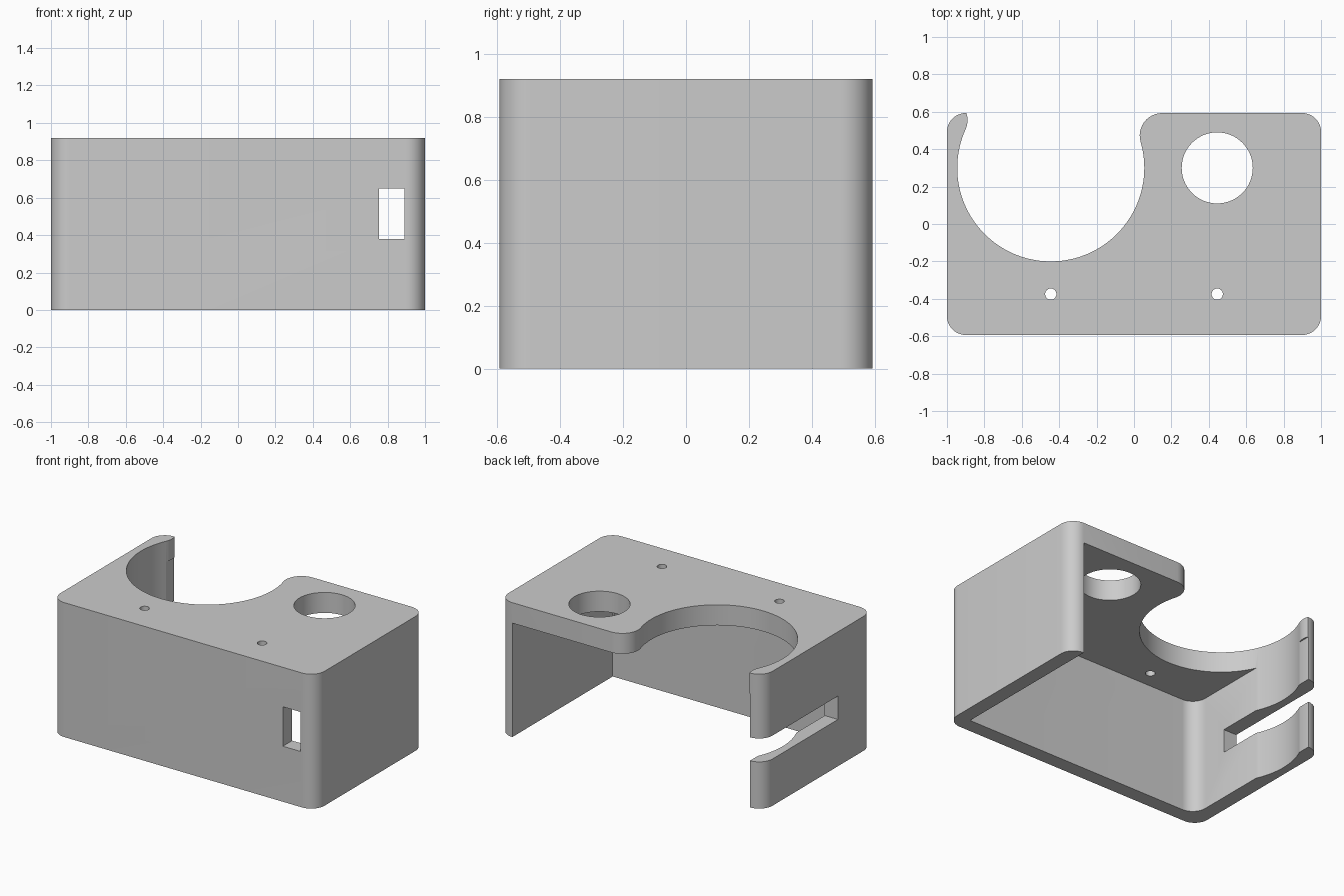
import bpy, bmesh
from math import radians, degrees, atan2, sin, cos, hypot, sqrt

cube = bpy.data.objects.get("Cube")
if cube:
    bpy.data.objects.remove(cube, do_unlink=True)

HX, HY, HEIGHT = 1.0, 0.593, 0.92     # half width, half depth, height
WALL, PLATE, CORNER = 0.1, 0.14, 0.1  # wall, top plate, corner radius
OUT = 0.8                             # how far open cutters reach past the back

grey = bpy.data.materials.new("light_grey")
grey.use_nodes = True
grey.diffuse_color = (0.6, 0.6, 0.6, 1)
grey.node_tree.nodes["Principled BSDF"].inputs["Base Color"].default_value = (0.6, 0.6, 0.6, 1)


def arc(cx, cy, r, start, end, steps=12):
    """Points along an arc, angles in degrees."""
    angles = [radians(start + (end - start) * i / steps) for i in range(steps + 1)]
    return [(cx + r * cos(a), cy + r * sin(a)) for a in angles]


def circle(cx, cy, r, steps=64):
    return arc(cx, cy, r, 0, 360, steps)[:-1]


def rect(x0, x1, y0, y1):
    return [(x0, y0), (x1, y0), (x1, y1), (x0, y1)]


def prism(name, outline, z0, z1):
    """Upright prism over an outline."""
    bm = bmesh.new()
    face = bm.faces.new([bm.verts.new((x, y, z0)) for x, y in outline])
    new = bmesh.ops.extrude_face_region(bm, geom=[face])["geom"]
    top = [v for v in new if isinstance(v, bmesh.types.BMVert)]
    bmesh.ops.translate(bm, verts=top, vec=(0, 0, z1 - z0))
    bmesh.ops.recalc_face_normals(bm, faces=bm.faces)
    mesh = bpy.data.meshes.new(name)
    bm.to_mesh(mesh)
    bm.free()
    mesh.materials.append(grey)
    obj = bpy.data.objects.new(name, mesh)
    bpy.context.collection.objects.link(obj)
    return obj


def cut(target, name, outline, z0, z1):
    """Subtract a prism from the target."""
    cutter = prism(name, outline, z0, z1)
    cutter.hide_render = True
    mod = target.modifiers.new(name, "BOOLEAN")
    mod.operation, mod.solver, mod.object = "DIFFERENCE", "EXACT", cutter
    bpy.context.view_layer.objects.active = target
    bpy.ops.object.modifier_apply(modifier=mod.name)
    bpy.data.objects.remove(cutter, do_unlink=True)


# Rounded outer block
ix, iy = HX - CORNER, HY - CORNER
outline = []
for k, (sx, sy) in enumerate([(1, 1), (-1, 1), (-1, -1), (1, -1)]):
    outline += arc(sx * ix, sy * iy, CORNER, 90 * k, 90 * k + 90)
housing = prism("housing", outline, 0, HEIGHT)

# Hollow inside, open at the back and bottom, one rounded inner corner
wx, wy = HX - WALL, HY - WALL
pocket = arc(-wx + CORNER, -wy + CORNER, CORNER, 180, 270)
pocket += [(wx, -wy), (wx, OUT), (-wx, OUT)]
cut(housing, "pocket_cutter", pocket, -0.2, HEIGHT - PLATE)

# Large round notch, blended into the back edge with fillets
cx, cy, R, r = -0.445, 0.30, 0.5, 0.12
ry = HY - r
rx = cx + sqrt((R + r) ** 2 - (ry - cy) ** 2)
lx = -0.89 - r
ly = cy + sqrt((R + r) ** 2 - (lx - cx) ** 2)
ra = degrees(atan2(ry - cy, rx - cx))
la = degrees(atan2(ly - cy, lx - cx))
tip = degrees(atan2(HY - ly, sqrt(r * r - (HY - ly) ** 2)))
notch = arc(rx, ry, r, 90, 180 + ra)
notch += arc(cx, cy, R, ra, la - 360, 80)[1:]
notch += arc(lx, ly, r, la - 180, tip)[1:]
notch += [(notch[-1][0], OUT), (rx, OUT)]
cut(housing, "notch_cutter", notch, -0.2, HEIGHT + 0.2)

# Round opening and two screw holes in the top plate
for name, x, y, radius in [("round_opening", 0.445, 0.30, 0.19),
                           ("screw_hole_a", -0.445, -0.375, 0.03),
                           ("screw_hole_b", 0.445, -0.375, 0.03)]:
    cut(housing, name, circle(x, y, radius), 0.5, HEIGHT + 0.2)

# Window in the front wall
cut(housing, "window_cutter", rect(0.755, 0.89, -OUT, -0.4), 0.38, 0.65)

# Slot in the side wall, open to the back
cut(housing, "slot_cutter", rect(-1.2, -0.7, -0.215, OUT), 0.32, 0.48)

# Smooth the curved walls, keep edges sharp
bpy.ops.object.select_all(action="DESELECT")
housing.select_set(True)
bpy.context.view_layer.objects.active = housing
bpy.ops.object.shade_smooth_by_angle(angle=radians(30))
